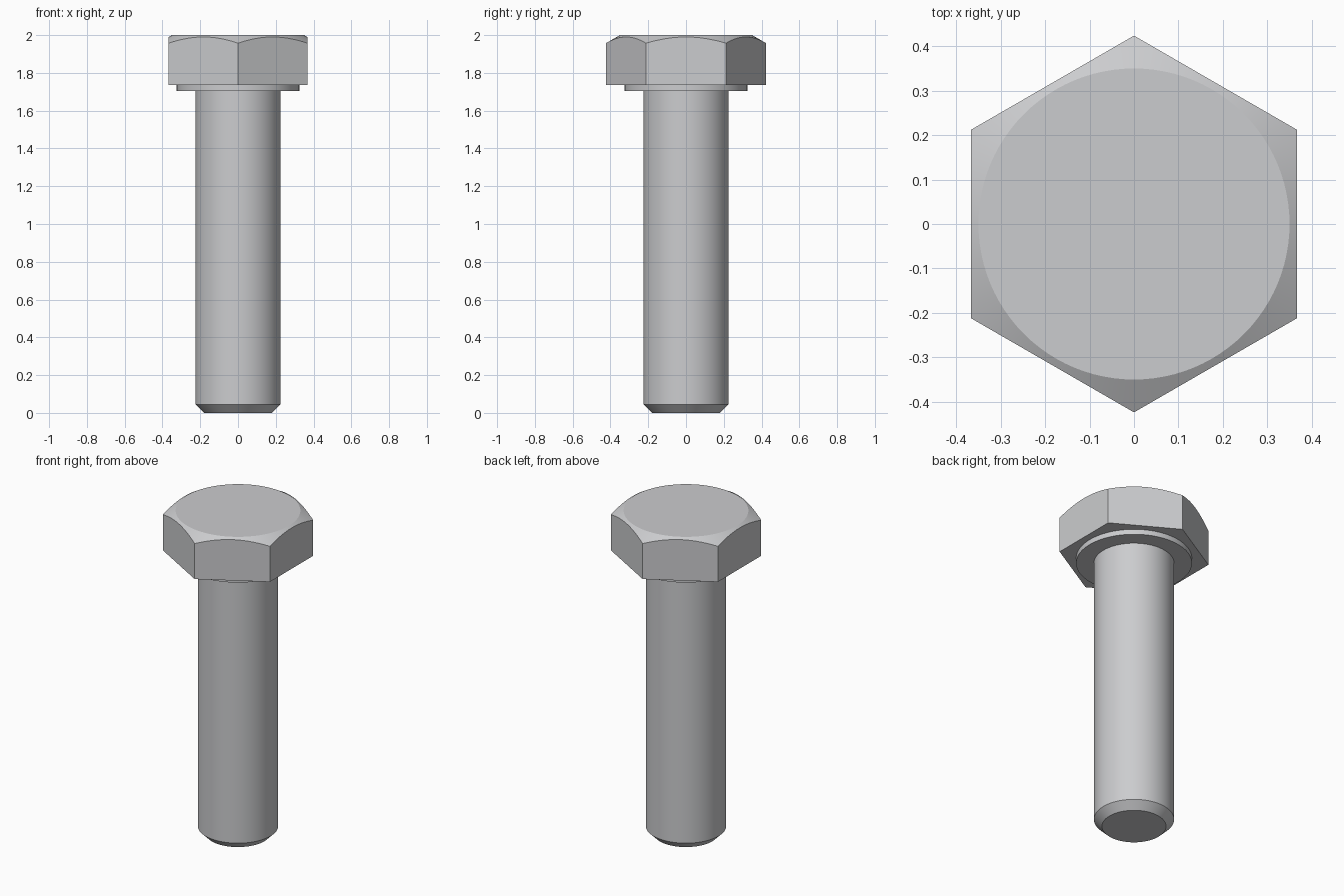
import bpy, bmesh
from math import sin, cos, pi, tan, radians

cube = bpy.data.objects.get("Cube")
if cube:
    bpy.data.objects.remove(cube, do_unlink=True)

SEGMENTS = 96
APOTHEM = 0.367      # half the width across the flats
CROWN = 0.35         # radius of the flat circle on top of the head

steel = bpy.data.materials.new("steel grey")
steel.use_nodes = True
colour = (0.6, 0.605, 0.62, 1)
steel.diffuse_color = colour
steel.node_tree.nodes["Principled BSDF"].inputs["Base Color"].default_value = colour


def loft(name, rings):
    """Closed solid through rings; each ring maps an angle to (radius, z)."""
    bm = bmesh.new()
    loops = []
    for ring in rings:
        loop = []
        for i in range(SEGMENTS):
            a = 2 * pi * i / SEGMENTS
            r, z = ring(a)
            loop.append(bm.verts.new((r * cos(a), r * sin(a), z)))
        loops.append(loop)
    for low, high in zip(loops, loops[1:]):
        for i in range(SEGMENTS):
            j = (i + 1) % SEGMENTS
            bm.faces.new((low[i], low[j], high[j], high[i]))
    bm.faces.new(loops[0][::-1])
    bm.faces.new(loops[-1])
    mesh = bpy.data.meshes.new(name)
    bm.to_mesh(mesh)
    bm.free()
    mesh.materials.append(steel)
    obj = bpy.data.objects.new(name, mesh)
    bpy.context.collection.objects.link(obj)
    bpy.ops.object.select_all(action='DESELECT')
    obj.select_set(True)
    bpy.context.view_layer.objects.active = obj
    bpy.ops.object.shade_smooth_by_angle(angle=radians(20))
    return obj


def circle(r, z):
    return lambda a: (r, z)


def hex_radius(a):
    # Flats face +x and -x, corners face +y and -y
    return APOTHEM / cos((a + pi / 6) % (pi / 3) - pi / 6)


def chamfer_edge(a):
    # Where the 30 degree cone cuts the hexagon
    r = hex_radius(a)
    return r, 2 - (r - CROWN) * tan(radians(30))


# Shank with chamfered tip
loft("shank", [circle(0.18, 0), circle(0.225, 0.045), circle(0.225, 1.72)])

# Washer face under the head
loft("washer_face", [circle(0.325, 1.705), circle(0.325, 1.75)])

# Hexagonal head with conical chamfer
loft("hex_head", [lambda a: (hex_radius(a), 1.737), chamfer_edge, circle(CROWN, 2)])
